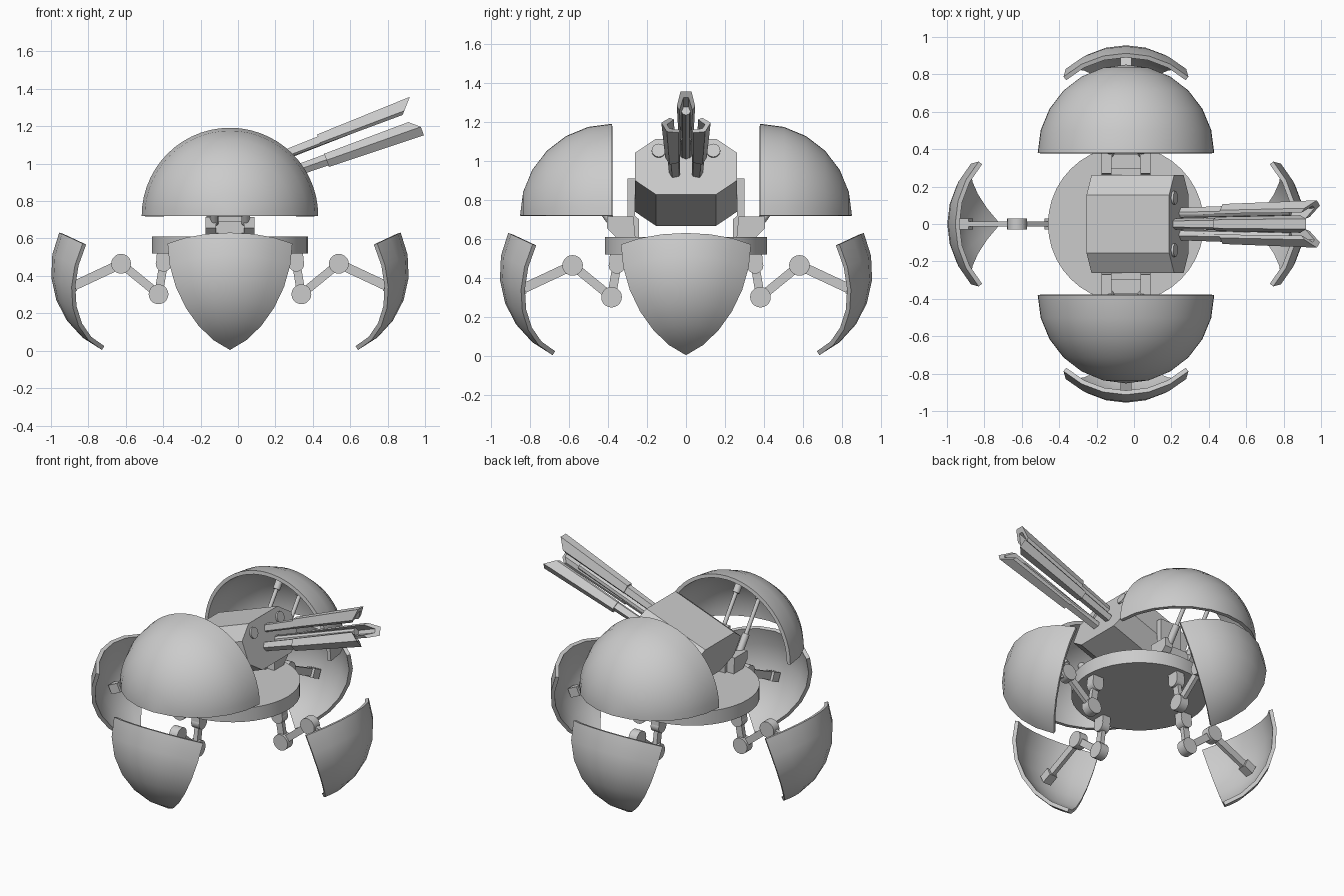
import bpy, bmesh
from math import sin, cos, radians, pi
from mathutils import Matrix, Vector

if "Cube" in bpy.data.objects:
    bpy.data.objects.remove(bpy.data.objects["Cube"])

CENTRE = Matrix.Translation((-0.043, 0, 0))   # vertical axis of the walker body
R, THICK = 0.472, 0.024                       # armour sphere radius and thickness


def finish(name, bm, mat=Matrix(), smooth=True):
    me = bpy.data.meshes.new(name)
    bm.to_mesh(me)
    bm.free()
    ob = bpy.data.objects.new(name, me)
    bpy.context.collection.objects.link(ob)
    ob.matrix_world = mat
    bpy.ops.object.select_all(action='DESELECT')
    ob.select_set(True)
    bpy.context.view_layer.objects.active = ob
    if smooth:
        bpy.ops.object.shade_smooth_by_angle(angle=radians(32))
    return ob


def loft(name, ring_a, ring_b, mat=Matrix(), smooth=False):
    """Closed solid between two rings of points."""
    bm = bmesh.new()
    a = [bm.verts.new(p) for p in ring_a]
    b = [bm.verts.new(p) for p in ring_b]
    n = len(a)
    bm.faces.new(a)
    bm.faces.new(b)
    for i in range(n):
        bm.faces.new((a[i], a[(i + 1) % n], b[(i + 1) % n], b[i]))
    bmesh.ops.recalc_face_normals(bm, faces=bm.faces)
    return finish(name, bm, mat, smooth)


def rod(name, p, q, r, mat=Matrix(), n=16):
    p, q = Vector(p), Vector(q)
    rot = (q - p).to_track_quat('Z', 'Y')
    ring = [rot @ Vector((r * cos(2 * pi * i / n), r * sin(2 * pi * i / n), 0)) for i in range(n)]
    return loft(name, [p + v for v in ring], [q + v for v in ring], mat, True)


def bar(name, p, q, width, depth, mat=Matrix()):
    """Rectangular link in the xz plane: width across y, depth in the plane."""
    p, q = Vector(p), Vector(q)
    y = Vector((0, width / 2, 0))
    s = (q - p).normalized().cross(Vector((0, 1, 0))) * depth / 2
    ring = [y + s, y - s, -y - s, -y + s]
    return loft(name, [p + v for v in ring], [q + v for v in ring], mat)


def shell(name, lon0, lon1, n_lon, n_lat, mat):
    """Sphere patch from the equator to the -z pole, thickened inward."""
    bm = bmesh.new()
    rows = []
    for j in range(n_lat + 1):
        t = pi / 2 * j / n_lat
        rows.append([bm.verts.new((R * cos(t) * cos(a), R * cos(t) * sin(a), -R * sin(t)))
                     for a in (radians(lon0 + (lon1 - lon0) * i / n_lon) for i in range(n_lon + 1))])
    for j in range(n_lat):
        for i in range(n_lon):
            bm.faces.new((rows[j][i], rows[j + 1][i], rows[j + 1][i + 1], rows[j][i + 1]))
    bmesh.ops.remove_doubles(bm, verts=bm.verts, dist=1e-5)
    bm.normal_update()
    for f in bm.faces:
        if f.normal.dot(f.calc_center_median()) < 0:
            f.normal_flip()
    ob = finish(name, bm, mat, False)
    mod = ob.modifiers.new("thickness", 'SOLIDIFY')
    mod.thickness, mod.offset = THICK, -1
    bpy.ops.object.modifier_apply(modifier=mod.name)
    bpy.ops.object.shade_smooth_by_angle(angle=radians(32))


# Base disc
rod("base_disc", (0, 0, 0.52), (0, 0, 0.612), 0.417, CENTRE, 40)

# Four legs, each carrying a quarter of the lower armour
for k in range(4):
    m = CENTRE @ Matrix.Rotation(k * pi / 2, 4, 'Z')
    hip, knee, elbow, foot = (0.355, 0, 0.465), (0.382, 0, 0.302), (0.582, 0, 0.465), (0.845, 0, 0.342)
    bar("leg_hip_block", (0.35, 0, 0.53), hip, 0.06, 0.08, m)
    for name, c, r, w in (("leg_hip", hip, 0.042, 0.03), ("leg_knee", knee, 0.053, 0.03),
                          ("leg_elbow", elbow, 0.053, 0.03)):
        rod(name, (c[0], -w, c[2]), (c[0], w, c[2]), r, m, 20)
    bar("leg_upper_link", hip, knee, 0.03, 0.045, m)
    bar("leg_middle_link", knee, elbow, 0.026, 0.045, m)
    bar("leg_outer_link", elbow, foot, 0.026, 0.05, m)
    bar("leg_shell_mount", (0.83, 0, 0.348), (0.895, 0, 0.318), 0.06, 0.06, m)
    shell("leg_shell", -45, 45, 6, 6,
          m @ Matrix.Translation((0.485, 0, 0.432)) @ Matrix.Rotation(radians(-25), 4, 'Y'))

# Both sides: upper armour, bracket and lifting pistons
for k in range(2):
    m = CENTRE @ Matrix.Rotation(k * pi, 4, 'Z')
    shell("upper_shell", 0, 180, 28, 6,
          m @ Matrix.Translation((0, 0.38, 0.72)) @ Matrix.Rotation(pi / 2, 4, 'X'))
    plate = [(0.24, 0.61), (0.30, 0.61), (0.30, 0.91), (0.262, 0.91), (0.262, 0.72), (0.24, 0.70)]
    cheek = [(0.26, 0.61), (0.36, 0.61), (0.405, 0.655), (0.405, 0.715), (0.27, 0.715)]
    core = [(0.26, 0.61), (0.36, 0.61), (0.375, 0.63), (0.375, 0.69), (0.27, 0.69)]
    for name, prof, x0, x1 in (("turret_support", plate, -0.08, 0.08), ("bracket_core", core, -0.08, 0.08),
                               ("bracket_cheek", cheek, -0.132, -0.075), ("bracket_cheek", cheek, 0.075, 0.132)):
        loft(name, [(x0, y, z) for y, z in prof], [(x1, y, z) for y, z in prof], m)
    for x in (-0.085, 0.085):
        a, b = Vector((x, 0.375, 0.68)), Vector((x, 0.655, 1.06))
        rod("piston_rod", a, b, 0.013, m, 12)
        rod("piston_sleeve", a, a.lerp(b, 0.3), 0.023, m, 12)
        rod("piston_top", a.lerp(b, 0.78), b, 0.023, m, 12)

# Turret body: flattened octagonal prism pitched up
gun = Matrix.Translation((0.24, 0, 0.972)) @ Matrix.Rotation(radians(-20), 4, 'Y')
octagon = [(0.155, 0.152), (0.262, 0.075), (0.262, -0.075), (0.155, -0.152),
           (-0.155, -0.152), (-0.262, -0.075), (-0.262, 0.075), (-0.155, 0.152)]
loft("turret_body", [(-0.47, y, z) for y, z in octagon], [(0, y, z) for y, z in octagon], gun)
for y in (-0.14, 0.14):
    rod("turret_boss", (-0.01, y, 0.085), (0.012, y, 0.085), 0.036, gun, 16)

# Gun: three prongs around the axis, each a thin barrel in a flared open channel
channel = [(-0.028, 0.13), (0.028, 0.13), (0.047, 0.07), (0.033, 0.052),
           (0.013, 0.105), (-0.013, 0.105), (-0.033, 0.052), (-0.047, 0.07)]
for k in range(3):
    m = gun @ Matrix.Rotation(k * 2 * pi / 3, 4, 'X')
    rod("gun_barrel", (-0.01, 0, 0.066), (0.62, 0, 0.08), 0.025, m, 8)
    root = [(0.0, y * 0.6, 0.045 + (z - 0.05) * 0.58) for y, z in channel]
    mid = [(0.26, y * 0.68, 0.048 + (z - 0.05) * 0.65) for y, z in channel]
    loft("gun_rail", root, mid, m)
    start = [(0.235, y * 0.8, 0.048 + (z - 0.05) * 0.78) for y, z in channel]
    tip = [(0.70 + 0.07 * (z - 0.052) / 0.078, y, z) for y, z in channel]
    loft("gun_prong", start, tip, m)
